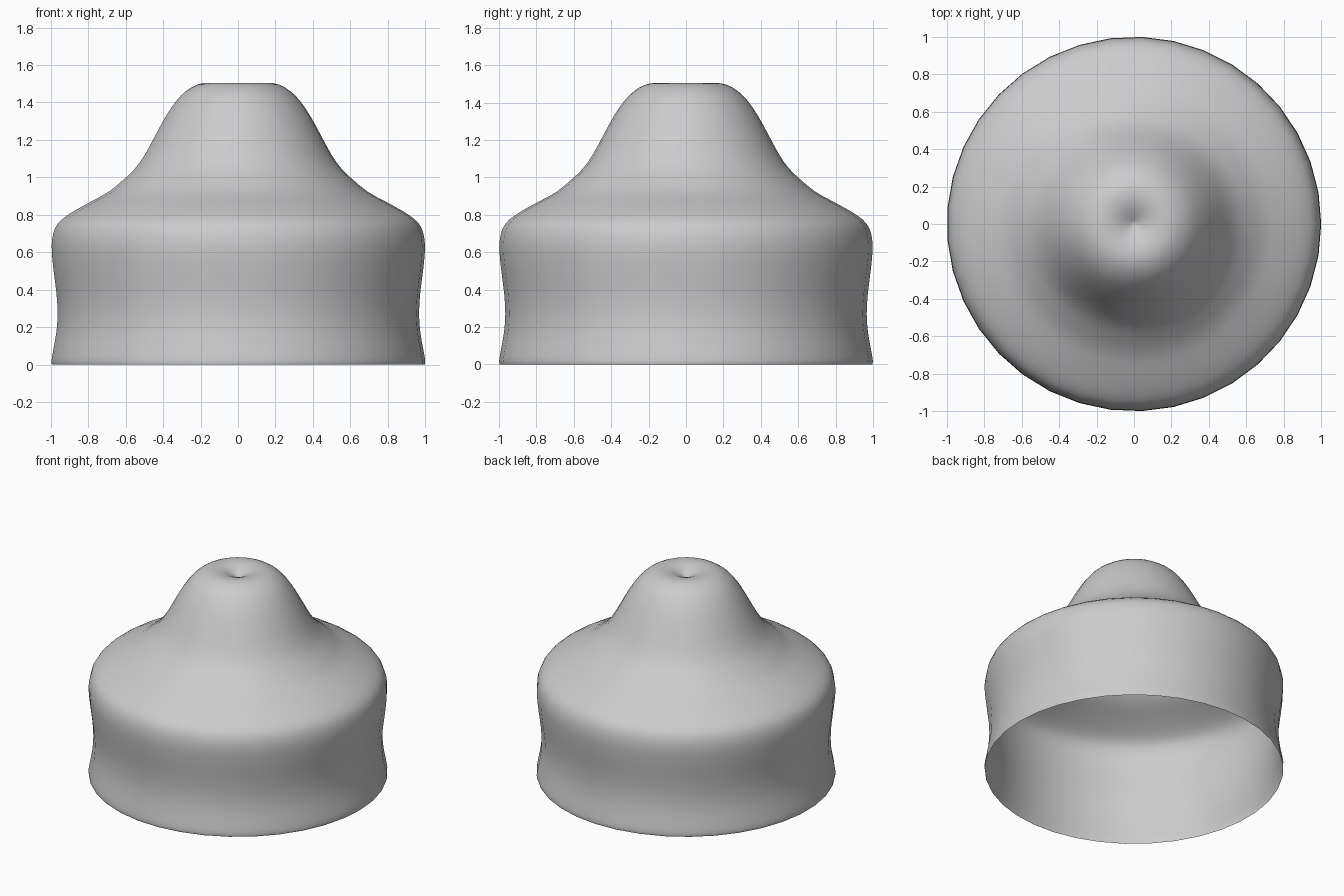
import bpy
import bmesh
from math import tau
from mathutils import Vector

if "Cube" in bpy.data.objects:
    bpy.data.objects.remove(bpy.data.objects["Cube"], do_unlink=True)

SIDES = 37

# Outline from the open hem up to the dimple: radius, height
OUTLINE = [
    (0.997, 0), (1, 0.02), (0.99, 0.08), (0.974, 0.17), (0.967, 0.27),
    (0.973, 0.38), (0.987, 0.49), (0.998, 0.6), (0.996, 0.67), (0.98, 0.73),
    (0.945, 0.775), (0.88, 0.82), (0.78, 0.875), (0.69, 0.925), (0.6, 1),
    (0.55, 1.05), (0.5, 1.12), (0.44, 1.23), (0.385, 1.33), (0.33, 1.41),
    (0.28, 1.46), (0.22, 1.495), (0.16, 1.505), (0.1, 1.495), (0.045, 1.47),
    (0, 1.445),
]


def smooth_path(points, steps=2):
    """Pass a rounded path through the outline points."""
    pts = [Vector((r, 0, z)) for r, z in points]
    path = []
    for i in range(len(pts) - 1):
        a, b = pts[i], pts[i + 1]
        before, after = pts[max(i - 1, 0)], pts[min(i + 2, len(pts) - 1)]
        for s in range(steps):
            t = s / steps
            bend = (b - before) * t * (1 - t) ** 2 - (after - a) * t * t * (1 - t)
            path.append(a.lerp(b, t * t * (3 - 2 * t)) + bend / 2)
    return path + [pts[-1]]


# Thin hollow shell, turned around the vertical axis
bm = bmesh.new()
verts = [bm.verts.new(p) for p in smooth_path(OUTLINE)]
edges = [bm.edges.new(pair) for pair in zip(verts, verts[1:])]
bmesh.ops.spin(bm, geom=verts + edges, cent=(0, 0, 0), axis=(0, 0, 1),
               angle=tau, steps=SIDES, use_merge=True)
bmesh.ops.remove_doubles(bm, verts=bm.verts, dist=0.0005)
bmesh.ops.recalc_face_normals(bm, faces=bm.faces)

# Make the wall face outward
wall = min(bm.faces, key=lambda f: f.calc_center_median().z)
if wall.normal.dot(wall.calc_center_median()) < 0:
    bmesh.ops.reverse_faces(bm, faces=bm.faces)
for face in bm.faces:
    face.smooth = True

mesh = bpy.data.meshes.new("bell_shell")
bm.to_mesh(mesh)
bm.free()
shell = bpy.data.objects.new("bell_shell", mesh)
bpy.context.collection.objects.link(shell)

# Plain grey
grey = bpy.data.materials.new("light_grey")
grey.use_nodes = True
colour = (0.6, 0.6, 0.6, 1)
grey.diffuse_color = colour
grey.node_tree.nodes["Principled BSDF"].inputs["Base Color"].default_value = colour
mesh.materials.append(grey)
